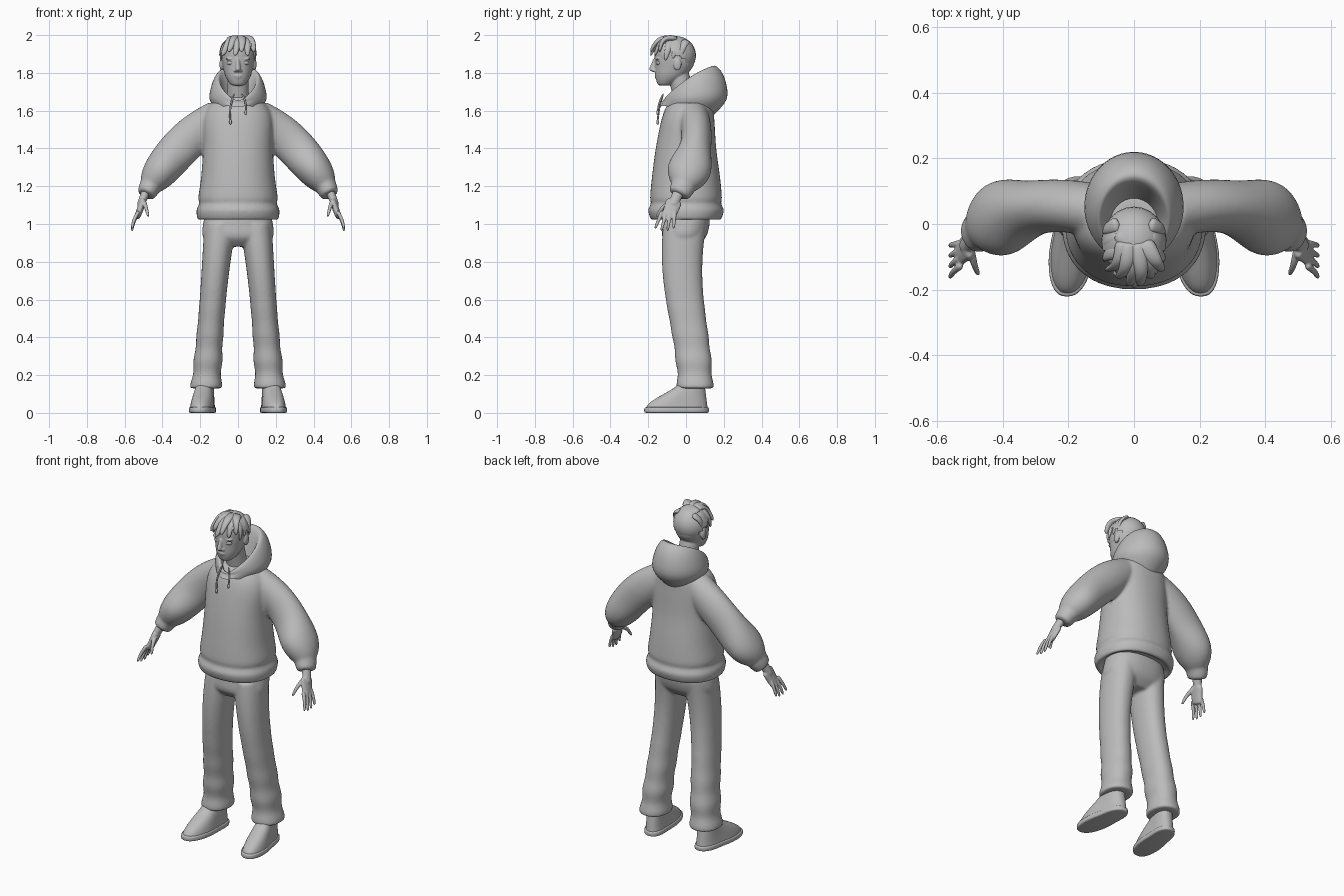
import bpy, bmesh, math
from mathutils import Vector

cube = bpy.data.objects.get("Cube")
if cube:
    bpy.data.objects.remove(cube)

grey = bpy.data.materials.new("plain_grey")
grey.use_nodes = True
tone = (.5, .5, .5, 1)
grey.diffuse_color = tone
grey.node_tree.nodes["Principled BSDF"].inputs["Base Color"].default_value = tone

X, Y = Vector((1, 0, 0)), Vector((0, 1, 0))
SIDES = {"left": 1, "right": -1}


def sample(rule, count):
    """Rows made by a rule of t running from zero to one."""
    return [rule(i / count) for i in range(count + 1)]


def smooth_path(rows, steps=4):
    """Catmull-Rom interpolation through rows of numbers."""
    out = []
    last = len(rows) - 1
    for i in range(last):
        quad = [rows[max(0, min(last, i + k))] for k in (-1, 0, 1, 2)]
        for s in range(steps):
            t = s / steps
            out.append([b + t / 2 * (c - a + t * (2*a - 5*b + 4*c - d + t * (3*(b - c) + d - a)))
                        for a, b, c, d in zip(*quad)])
    return out + [list(rows[last])]


def skin(bm, rings):
    for lower, upper in zip(rings, rings[1:]):
        for k in range(len(lower)):
            bm.faces.new((lower[k - 1], lower[k], upper[k], upper[k - 1]))


def loft(bm, path, side=1, ref=None, sides=32, power=2):
    """Closed tube through rows (x, y, z, radius_a, radius_b); rings are level without ref."""
    rings = []
    last = len(path) - 1
    for i, (x, y, z, radius_a, radius_b) in enumerate(path):
        a, b = X, Y
        if ref is not None:
            ahead, behind = path[min(i + 1, last)], path[max(i - 1, 0)]
            tangent = Vector(ahead[:3]) - Vector(behind[:3])
            a = tangent.cross(ref).normalized()
            b = a.cross(tangent).normalized()
        ring = []
        for k in range(sides):
            angle = math.tau * k / sides
            c, s = math.cos(angle), math.sin(angle)
            p = Vector((x, y, z))
            p += a * max(radius_a, .001) * math.copysign(abs(c) ** (2 / power), c)
            p += b * max(radius_b, .001) * math.copysign(abs(s) ** (2 / power), s)
            ring.append(bm.verts.new((p.x * side, p.y, p.z)))
        rings.append(ring)
    skin(bm, rings)
    bm.faces.new(rings[0])
    bm.faces.new(rings[-1])


def levels(bm, rows, **options):
    """Tube of level rings on the centre line, from rows (z, y, half_width, half_depth)."""
    loft(bm, [(0, y, z, w, d) for z, y, w, d in smooth_path(rows)], **options)


def stroke(bm, start, end, thick, wide, tip=.5, bulge=(0, 0, 0), side=1, ref=X, sides=12):
    """Tapered tube with rounded ends, bowed by bulge."""
    def row(t):
        p = Vector(start).lerp(Vector(end), t) + Vector(bulge) * math.sin(math.pi * t)
        size = (1 + (tip - 1) * t) * math.sqrt(1 - (2 * t - 1) ** 8)
        return (*p, thick * size, wide * size)
    loft(bm, sample(row, 16), side, ref, sides)


def ball(bm, centre, size, side=1):
    made = bmesh.ops.create_uvsphere(bm, u_segments=24, v_segments=16, radius=1)["verts"]
    for v in made:
        v.co = Vector([c + s * p for c, s, p in zip(centre, size, v.co)])
        v.co.x *= side


def finish(bm, name, voxel=0):
    """Turn the mesh into an object; a voxel size fuses its overlapping pieces."""
    bmesh.ops.recalc_face_normals(bm, faces=bm.faces)
    mesh = bpy.data.meshes.new(name)
    bm.to_mesh(mesh)
    bm.free()
    obj = bpy.data.objects.new(name, mesh)
    bpy.context.collection.objects.link(obj)
    mesh.materials.append(grey)
    bpy.ops.object.select_all(action="DESELECT")
    obj.select_set(True)
    bpy.context.view_layer.objects.active = obj
    if voxel:
        fuse = obj.modifiers.new("fuse", "REMESH")
        fuse.mode, fuse.voxel_size, fuse.use_smooth_shade = "VOXEL", voxel, True
        relax = obj.modifiers.new("relax", "SMOOTH")
        relax.factor, relax.iterations = .5, 5
    else:
        bpy.ops.object.shade_smooth_by_angle(angle=math.radians(50))


# Sweater: body with hem band, fused with puffed sleeves and narrow cuffs
def sleeve(t):
    arch = math.sin(math.pi * t)
    puff = math.exp(-((t - .85) / .2) ** 2)
    pinch = 1 - .4 * t ** 12
    return (.1 + .37 * t, .04 + .02 * arch - .06 * t ** 3, 1.57 - .37 * t + .04 * arch,
            (.09 + .015 * arch) * pinch, (.08 + .04 * puff) * pinch)


bm = bmesh.new()
levels(bm, [(1.04, 0, .18, .15), (1.02, 0, .21, .18), (1.07, 0, .22, .2), (1.11, 0, .205, .185),
            (1.14, 0, .21, .19), (1.25, 0, .195, .18), (1.4, 0, .185, .16), (1.55, .01, .185, .14),
            (1.63, .02, .15, .12), (1.68, .01, .06, .07)], sides=48, power=2.25)
for s in SIDES.values():
    loft(bm, sample(sleeve, 24), s, ref=Y)
    stroke(bm, (.46, -.01, 1.21), (.49, -.04, 1.15), .06, .07, tip=.8, side=s, ref=Y, sides=24)
finish(bm, "sweater", voxel=.009)

# Hood: tilted ovals from the outer base, over the rim and down the inside
bm = bmesh.new()
rings = []
for y, wide, deep, z, tilt in smooth_path([
        (0, .11, .13, 1.6, -.04), (.05, .15, .165, 1.66, 0), (.045, .14, .16, 1.72, .05),
        (.025, .115, .135, 1.755, .08), (.01, .095, .11, 1.74, .07), (-.01, .07, .08, 1.65, 0)]):
    ring = []
    for k in range(48):
        c, s = math.cos(math.tau * k / 48), math.sin(math.tau * k / 48)
        notch = max(0, c) ** 8 / 50
        lift = tilt * s * s / 4
        ring.append(bm.verts.new((wide * s, y - deep * c - notch / 2, z - tilt * c + lift - notch)))
    rings.append(ring)
skin(bm, rings)
finish(bm, "hood")

# Drawstrings with knotted ends
bm = bmesh.new()
for x, low in ((-.04, 1.54), (.04, 1.59)):
    stroke(bm, (x / 2, -.12, 1.69), (x, -.15, low), .005, .005, tip=1, bulge=(x / 4, -.006, 0))
    ball(bm, (x, -.15, low), (.007, .007, .014))
finish(bm, "drawstrings")


# Trousers: hips fused with two legs that bunch at the ankle
def leg(t):
    arch = math.sin(math.pi * t)
    fold = .006 * math.sin(40 * t) * t ** 4
    return (.09 + .08 * t ** .8, .014 - .034 * math.cos(math.pi * (1.3 * t - .3)), 1 - .87 * t,
            .085 - .013 * arch - .005 * t + fold, .115 - .022 * math.sin(math.pi * t / 2) + fold)


bm = bmesh.new()
levels(bm, [(1.06, 0, .17, .12), (1, 0, .185, .125), (.93, -.01, .185, .115), (.88, -.01, .13, .07)],
       sides=40, power=2.3)
for s in SIDES.values():
    loft(bm, sample(leg, 48), s, power=2.2)
finish(bm, "trousers", voxel=.008)


# Shoes: welted sole and rounded upper, toes turned slightly outward
def upper(t):
    front = -.213 + .19 * t * t * (3 - 2 * t)
    back = .115 - .02 * t
    return (0, (front + back) / 2, .02 + .16 * t, .066 - .02 * t, (back - front) / 2)


bm = bmesh.new()
levels(bm, [(0, -.05, .06, .16), (.005, -.05, .07, .17), (.025, -.05, .07, .17), (.03, -.05, .065, .16)],
       sides=40, power=2.4)
loft(bm, sample(upper, 16), sides=40, power=2.3)
for v in bm.verts:
    waist = 1 - math.exp(-(v.co.y / .06) ** 2) / 10
    v.co.x = v.co.x * waist + .18 - .11 * v.co.y
for name, s in SIDES.items():
    shoe = bm.copy()
    for v in shoe.verts:
        v.co.x *= s
    finish(shoe, name + "_shoe")
bm.free()

# Hands: wrist and palm fused with four fingers and a thumb
for name, s in SIDES.items():
    bm = bmesh.new()
    stroke(bm, (.475, -.025, 1.2), (.52, -.075, 1.09), .025, .032, tip=.8, side=s, ref=Y)
    stroke(bm, (.5, -.06, 1.13), (.535, -.095, 1.03), .02, .046, tip=.8, side=s, ref=Y)
    for i in range(4):
        knuckle, tip = -.125 + .022 * i, -.165 + .033 * i
        stroke(bm, (.525, knuckle, 1.07), (.562, tip, .955 + .012 * abs(i - 1.5)), .012, .012,
               tip=.6, bulge=(.006, 0, 0), side=s, ref=Y)
    stroke(bm, (.5, -.07, 1.12), (.474, -.155, 1.035), .015, .014, bulge=(0, -.01, .01), side=s)
    finish(bm, name + "_hand", voxel=.004)

# Head: skull, neck, nose, lips, chin, brows and ears fused together
bm = bmesh.new()
levels(bm, [(1.733, -.115, .02, .02), (1.74, -.11, .04, .04), (1.78, -.085, .066, .077),
            (1.83, -.065, .08, .1), (1.87, -.06, .087, .106), (1.92, -.06, .088, .105),
            (1.96, -.06, .07, .085), (1.98, -.06, .03, .04)], power=2.15)
stroke(bm, (0, .01, 1.58), (0, -.05, 1.84), .06, .06, tip=.9, sides=24)
stroke(bm, (0, -.157, 1.88), (0, -.178, 1.805), .013, .009, tip=1.8)
ball(bm, (0, -.158, 1.784), (.024, .009, .005))
ball(bm, (0, -.154, 1.774), (.02, .01, .006))
ball(bm, (0, -.135, 1.748), (.022, .012, .014))
for s in SIDES.values():
    ball(bm, (.014, -.166, 1.812), (.009, .011, .008), s)
    ball(bm, (.038, -.15, 1.874), (.028, .012, .007), s)
    ball(bm, (.088, -.045, 1.845), (.01, .021, .033), s)
finish(bm, "head", voxel=.004)

# Eyes
bm = bmesh.new()
for s in SIDES.values():
    ball(bm, (.037, -.143, 1.853), (.021, .017, .013), s)
finish(bm, "eyes")

# Hair: close cap above a slanted hairline
bm = bmesh.new()
ball(bm, (0, -.055, 1.893), (.1, .108, .102))
below = [v for v in bm.verts if v.co.z < min(1.93, 1.83 - .9 * v.co.y)]
bmesh.ops.delete(bm, geom=below, context="VERTS")
finish(bm, "hair_cap")

# Hair: fringe, side and crown locks swept forward
bm = bmesh.new()
for i in range(6):
    x = -.085 + .034 * i
    stroke(bm, (x / 3, -.05, 1.98), (x, -.2 + .7 * abs(x), 1.89 + .02 * (i % 2)), .018, .03,
           tip=.4, bulge=(.01, -.02, .03))
for s in SIDES.values():
    for i in range(3):
        y = -.11 + .04 * i
        stroke(bm, (.045, y + .03, 1.97), (.09, y, 1.865 + .01 * i), .014, .026,
               tip=.3, bulge=(.015, 0, .01), side=s, ref=Y)
stroke(bm, (-.05, -.02, 1.97), (.07, -.15, 1.94), .016, .03, tip=.6, bulge=(0, 0, .02))
finish(bm, "hair_locks")
